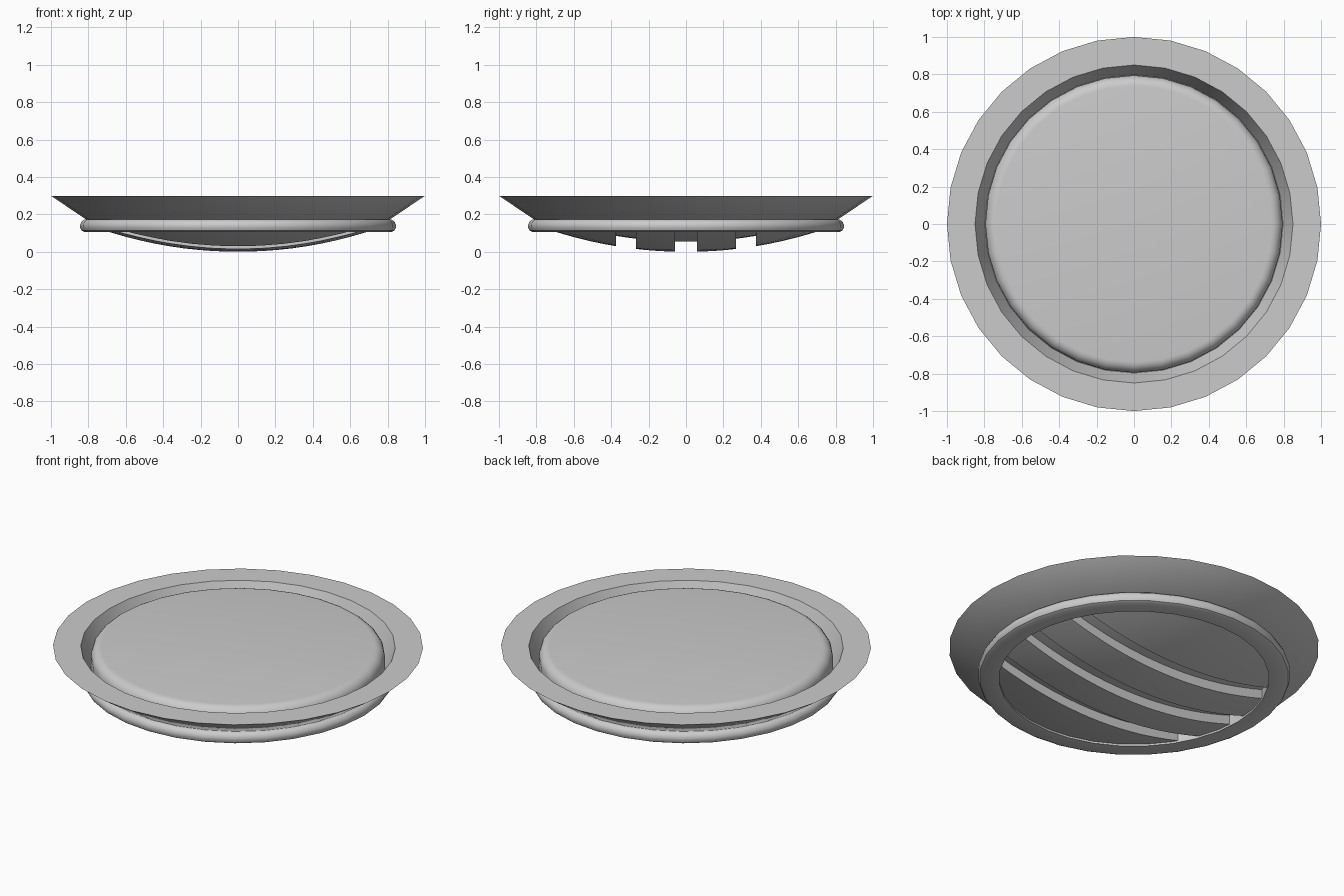
import bpy, bmesh
from math import sin, cos, pi, sqrt, radians

if "Cube" in bpy.data.objects:
    bpy.data.objects.remove(bpy.data.objects["Cube"])

SIDES = 32
DOME_R = 2.32          # radius of the shallow bottom dome
SLOT_DEPTH = 0.055


def revolve(name, profile, closed):
    """Spin an (r, z) profile about z; points with r = 0 become poles."""
    bm = bmesh.new()
    rings = []
    for r, z in profile:
        if r == 0:
            rings.append([bm.verts.new((0, 0, z))] * SIDES)
        else:
            rings.append([bm.verts.new((r * cos(2 * pi * i / SIDES), r * sin(2 * pi * i / SIDES), z))
                          for i in range(SIDES)])
    pairs = list(zip(rings, rings[1:]))
    if closed:
        pairs.append((rings[-1], rings[0]))
    for a, b in pairs:
        for i in range(SIDES):
            j = (i + 1) % SIDES
            quad = list(dict.fromkeys((a[i], a[j], b[j], b[i])))
            bm.faces.new(quad)
    bmesh.ops.recalc_face_normals(bm, faces=bm.faces)
    mesh = bpy.data.meshes.new(name)
    bm.to_mesh(mesh)
    bm.free()
    obj = bpy.data.objects.new(name, mesh)
    bpy.context.collection.objects.link(obj)
    return obj


def smooth(obj, angle=35):
    bpy.ops.object.select_all(action='DESELECT')
    obj.select_set(True)
    bpy.context.view_layer.objects.active = obj
    bpy.ops.object.shade_smooth_by_angle(angle=radians(angle))


def dome(r_max, lift, n=10):
    return [(r_max * i / n, DOME_R - sqrt(DOME_R ** 2 - (r_max * i / n) ** 2) + lift)
            for i in range(n + 1)]


# Flared flange with flat top
flange = revolve("flange", [(1.0, 0.30), (0.85, 0.30), (0.793, 0.165), (0.80, 0.165)], True)

# Rounded retaining ring
ring = revolve("retaining_ring", [
    (0.73, 0.175), (0.73, 0.107), (0.822, 0.107), (0.836, 0.114), (0.844, 0.13),
    (0.844, 0.146), (0.836, 0.163), (0.822, 0.172), (0.79, 0.175)], True)

# Body: recessed dome floor below, straight wall, rounded shoulder, flat top
shoulder = [(0.738 + 0.057 * cos(a * pi / 12), 0.243 + 0.057 * sin(a * pi / 12)) for a in range(7)]
body = revolve("body", dome(0.75, SLOT_DEPTH) + [(0.795, 0.16)] + shoulder + [(0, 0.30)], False)

# Domed cover, cut through by three parallel slots
cover = revolve("slotted_cover", dome(0.74, 0) + dome(0.74, SLOT_DEPTH + 0.012)[::-1], False)
for y, w in ((-0.32, 0.106), (0, 0.116), (0.32, 0.106)):
    bpy.ops.mesh.primitive_cube_add(size=1, location=(0, y, 0.1))
    cutter = bpy.context.object
    cutter.name = "slot_cutter"
    cutter.scale = (2, w, 0.6)
    bpy.context.view_layer.update()
    mod = cover.modifiers.new("slot", 'BOOLEAN')
    mod.object = cutter
    mod.operation = 'DIFFERENCE'
    mod.solver = 'EXACT'
    bpy.context.view_layer.objects.active = cover
    bpy.ops.object.modifier_apply(modifier=mod.name)
    bpy.data.objects.remove(cutter)

for part in (flange, ring, body, cover):
    smooth(part)
